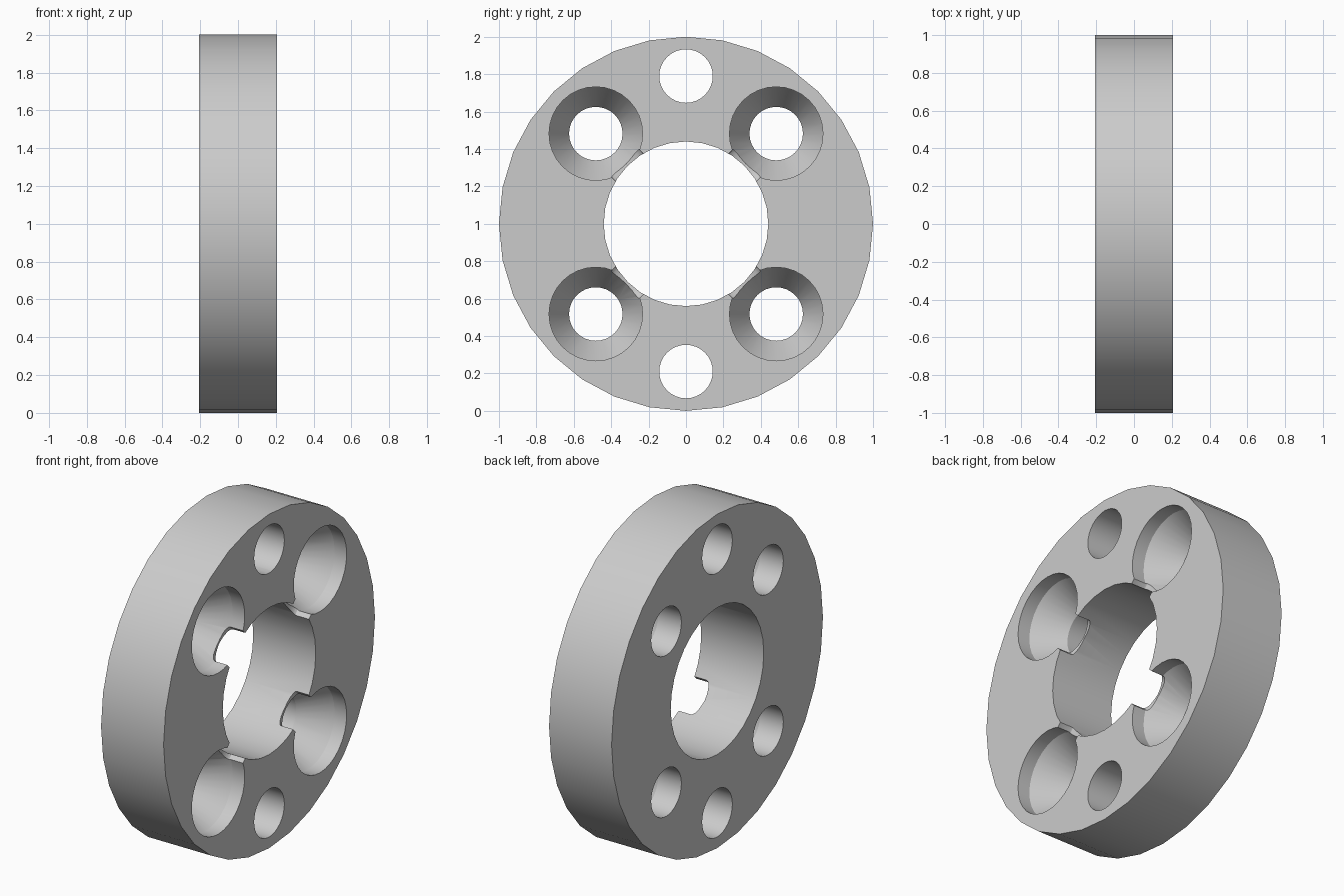
import bpy
import math
from mathutils import Matrix

cube = bpy.data.objects.get("Cube")
if cube:
    bpy.data.objects.remove(cube, do_unlink=True)

HALF = 0.207      # half thickness along x
LIP = 0.08        # straight depth of a screw recess
CONE = 0.26       # depth where the recess meets its hole
HOLE = 0.143
RECESS = 0.25
BORE = 0.44
SIDES = 32

metal = bpy.data.materials.new("light_grey_metal")
metal.use_nodes = True
GREY = (0.6, 0.6, 0.6, 1)
metal.diffuse_color = GREY
metal.node_tree.nodes["Principled BSDF"].inputs["Base Color"].default_value = GREY


def turned(name, profile, y=0, z=1):
    """Solid turned about the x axis from (x, radius) pairs."""
    verts, faces = [], []
    for x, r in profile:
        for i in range(SIDES):
            a = math.tau * i / SIDES
            verts.append((x, y + r * math.cos(a), z + r * math.sin(a)))
    for k in range(len(profile) - 1):
        for i in range(SIDES):
            j = (i + 1) % SIDES
            a, b = k * SIDES, (k + 1) * SIDES
            faces.append((a + i, a + j, b + j, b + i))
    faces.append(tuple(reversed(range(SIDES))))
    faces.append(tuple(range((len(profile) - 1) * SIDES, len(profile) * SIDES)))
    mesh = bpy.data.meshes.new(name)
    mesh.from_pydata(verts, [], faces)
    # outward normals along +x
    mesh.flip_normals() if mesh.polygons[-1].normal.x < 0 else None
    obj = bpy.data.objects.new(name, mesh)
    bpy.context.collection.objects.link(obj)
    return obj


def slot(angle):
    """Shallow rounded channel from a screw recess to the bore."""
    bottom, half = HALF - LIP, 0.105
    outline = [(HALF + 0.1, -half), (HALF + 0.1, half)]
    for i in range(13):
        a = math.pi * i / 12
        outline.append((bottom - 0.035 * math.sin(a), half * math.cos(a)))
    n = len(outline)
    verts = [(x, r, t) for r in (0.33, 0.6) for x, t in outline]
    faces = [tuple(range(n)), tuple(reversed(range(n, 2 * n)))]
    faces += [(i, i + n, (i + 1) % n + n, (i + 1) % n) for i in range(n)]
    mesh = bpy.data.meshes.new("recess_slot")
    mesh.from_pydata(verts, [], faces)
    mesh.transform(Matrix.Translation((0, 0, 1)) @ Matrix.Rotation(angle, 4, "X"))
    if mesh.polygons[0].normal.dot(mesh.vertices[n].co - mesh.vertices[0].co) > 0:
        mesh.flip_normals()
    obj = bpy.data.objects.new("recess_slot", mesh)
    bpy.context.collection.objects.link(obj)
    return obj


# Disc body
ring = turned("flange_ring", [(-HALF, 1), (HALF, 1)])
ring.data.materials.append(metal)

# Central bore and two plain holes
through = HALF + 0.1
cutters = [turned("bore_cutter", [(-through, BORE), (through, BORE)])]
for side in (-1, 1):
    cutters.append(turned("plain_hole_cutter", [(-through, HOLE), (through, HOLE)],
                          0, 1 + side * 0.79))

# Four tapered screw recesses, each opening into the bore
recess = [(-through, HOLE), (HALF - CONE, HOLE), (HALF - LIP, RECESS), (through, RECESS)]
for k in range(4):
    a = math.pi / 4 + k * math.pi / 2
    cutters.append(turned("recess_cutter", recess,
                          0.682 * math.cos(a), 1 + 0.682 * math.sin(a)))
    cutters.append(slot(a))

# Cut everything out of the disc
bpy.ops.object.select_all(action="DESELECT")
bpy.context.view_layer.objects.active = ring
ring.select_set(True)
for cutter in cutters:
    cutter.hide_render = True
    mod = ring.modifiers.new("cut", "BOOLEAN")
    mod.operation = "DIFFERENCE"
    mod.solver = "EXACT"
    mod.object = cutter
    bpy.ops.object.modifier_apply(modifier=mod.name)
    bpy.data.objects.remove(cutter, do_unlink=True)

bpy.ops.object.shade_smooth_by_angle(angle=math.radians(28))
